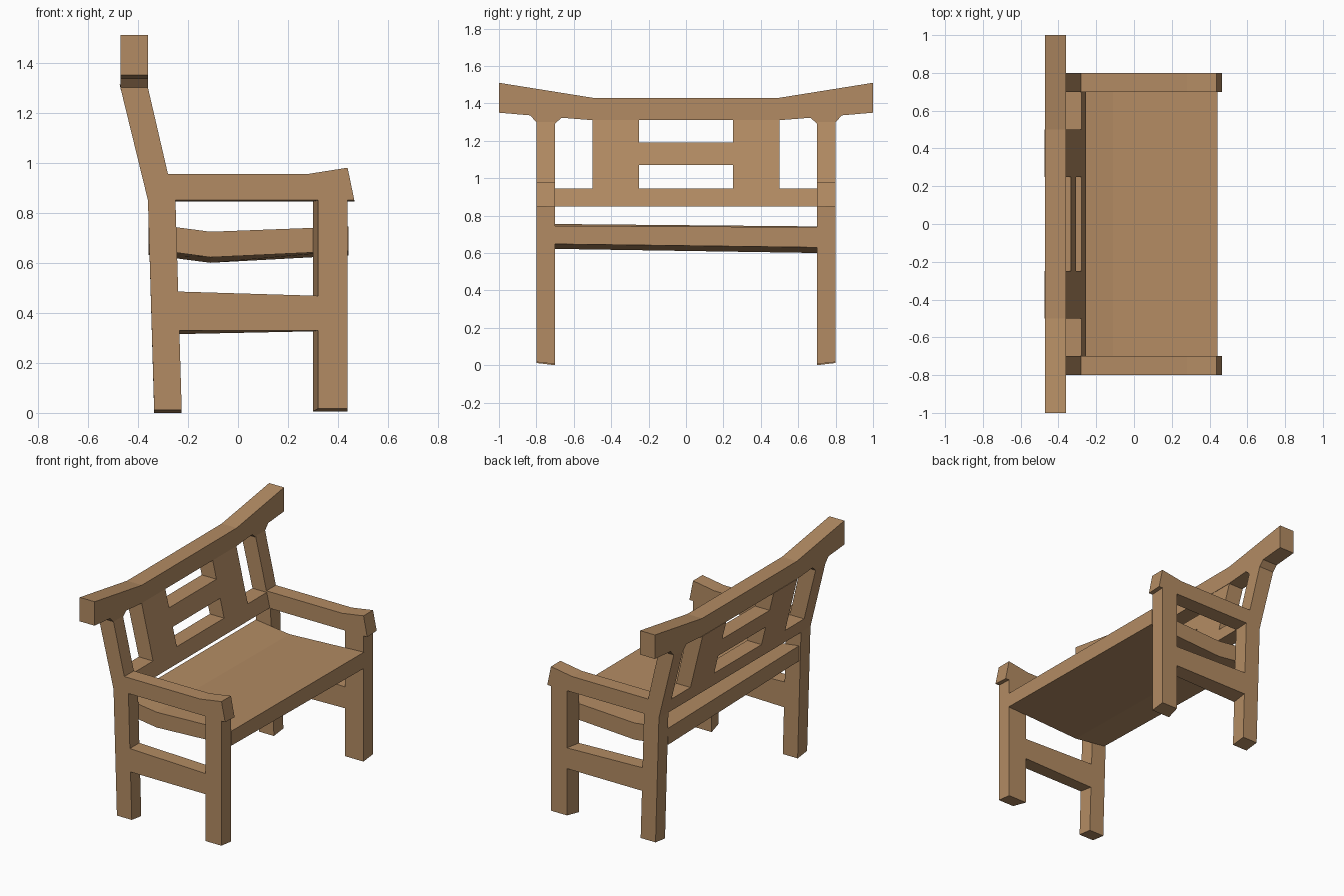
import bpy, bmesh

if "Cube" in bpy.data.objects:
    bpy.data.objects.remove(bpy.data.objects["Cube"])

wood = bpy.data.materials.new("warm_wood")
wood.diffuse_color = (0.45, 0.26, 0.125, 1)
wood.use_nodes = True
wood.node_tree.nodes["Principled BSDF"].inputs["Base Color"].default_value = wood.diffuse_color


def loft(name, ring_a, ring_b, mirror=False):
    """Solid between two matching rings of 3D points, optionally mirrored in y."""
    bm = bmesh.new()
    a = [bm.verts.new(p) for p in ring_a]
    b = [bm.verts.new(p) for p in ring_b]
    bm.faces.new(a)
    bm.faces.new(b[::-1])
    n = len(a)
    for i in range(n):
        j = (i + 1) % n
        bm.faces.new((a[i], b[i], b[j], a[j]))
    bmesh.ops.recalc_face_normals(bm, faces=bm.faces)
    mesh = bpy.data.meshes.new(name)
    bm.to_mesh(mesh)
    bm.free()
    mesh.materials.append(wood)
    ob = bpy.data.objects.new(name, mesh)
    bpy.context.collection.objects.link(ob)
    if mirror:
        mod = ob.modifiers.new("mirror", 'MIRROR')
        mod.use_axis = (False, True, False)
        mod.use_mirror_merge = False
    return ob


def at_y(profile, y):
    return [(x, y, z) for x, z in profile]


def side_part(name, outer, inner=None):
    """Part of the end frame: xz profile on its outer and inner face."""
    return loft(name, at_y(outer, -0.8), at_y(inner or outer, -0.7), mirror=True)


# End frames: bent back posts, front legs, armrests, stretchers
post = [(-0.25, 0.85), (-0.28, 0.955), (-0.36, 1.30), (-0.47, 1.30), (-0.36, 0.85)]
side_part("back_post",
          [(-0.335, 0.012), (-0.225, 0.012)] + post,
          [(-0.335, 0.0), (-0.225, 0.0)] + post)
side_part("front_leg",
          [(0.32, 0.017), (0.437, 0.017), (0.437, 0.85), (0.32, 0.85)],
          [(0.30, 0.006), (0.437, 0.006), (0.437, 0.85), (0.30, 0.85)])
side_part("armrest",
          [(-0.25, 0.85), (0.465, 0.85), (0.438, 0.98), (0.28, 0.955), (-0.28, 0.955)],
          [(-0.25, 0.845), (0.465, 0.845), (0.438, 0.98), (0.28, 0.955), (-0.28, 0.955)])
side_part("side_stretcher",
          [(-0.236, 0.33), (0.32, 0.33), (0.32, 0.468), (-0.24, 0.485)],
          [(-0.234, 0.315), (0.30, 0.326), (0.30, 0.468), (-0.24, 0.485)])

# Dished seat, slightly out of level along its length
loft("seat",
     at_y([(-0.345, 0.755), (-0.11, 0.724), (0.441, 0.745),
           (0.441, 0.648), (-0.11, 0.622), (-0.345, 0.654)], -0.7),
     at_y([(-0.358, 0.742), (-0.11, 0.711), (0.441, 0.738),
           (0.441, 0.630), (-0.11, 0.600), (-0.358, 0.632)], 0.7))


# Leaning backrest pieces, flush with the back posts
def front_x(z):
    return -0.28 - (z - 0.955) * 0.08 / 0.345


def back_x(z):
    return -0.36 - (z - 0.85) * 0.11 / 0.45


def back_slab(name, y0, y1, z0, z1, mirror=False):
    prof = [(front_x(z0), z0), (front_x(z1), z1), (back_x(z1), z1), (back_x(z0), z0)]
    return loft(name, at_y(prof, y0), at_y(prof, y1), mirror)


back_slab("lower_back_rail", -0.7, 0.7, 0.848, 0.945)
back_slab("back_panel", 0.25, 0.5, 0.945, 1.312, mirror=True)
back_slab("back_slat", -0.25, 0.25, 1.07, 1.19)

# Upswept top rail with small brackets over the posts
half_top = [(0.5, 1.43), (1.0, 1.51)]
half_low = [(1.0, 1.35), (0.834, 1.336), (0.8, 1.30), (0.7, 1.292), (0.665, 1.323), (0.5, 1.31)]
half = half_top + half_low
outline = half + [(-y, z) for y, z in reversed(half)]
loft("top_rail", [(-0.36, y, z) for y, z in outline], [(-0.47, y, z) for y, z in outline])
